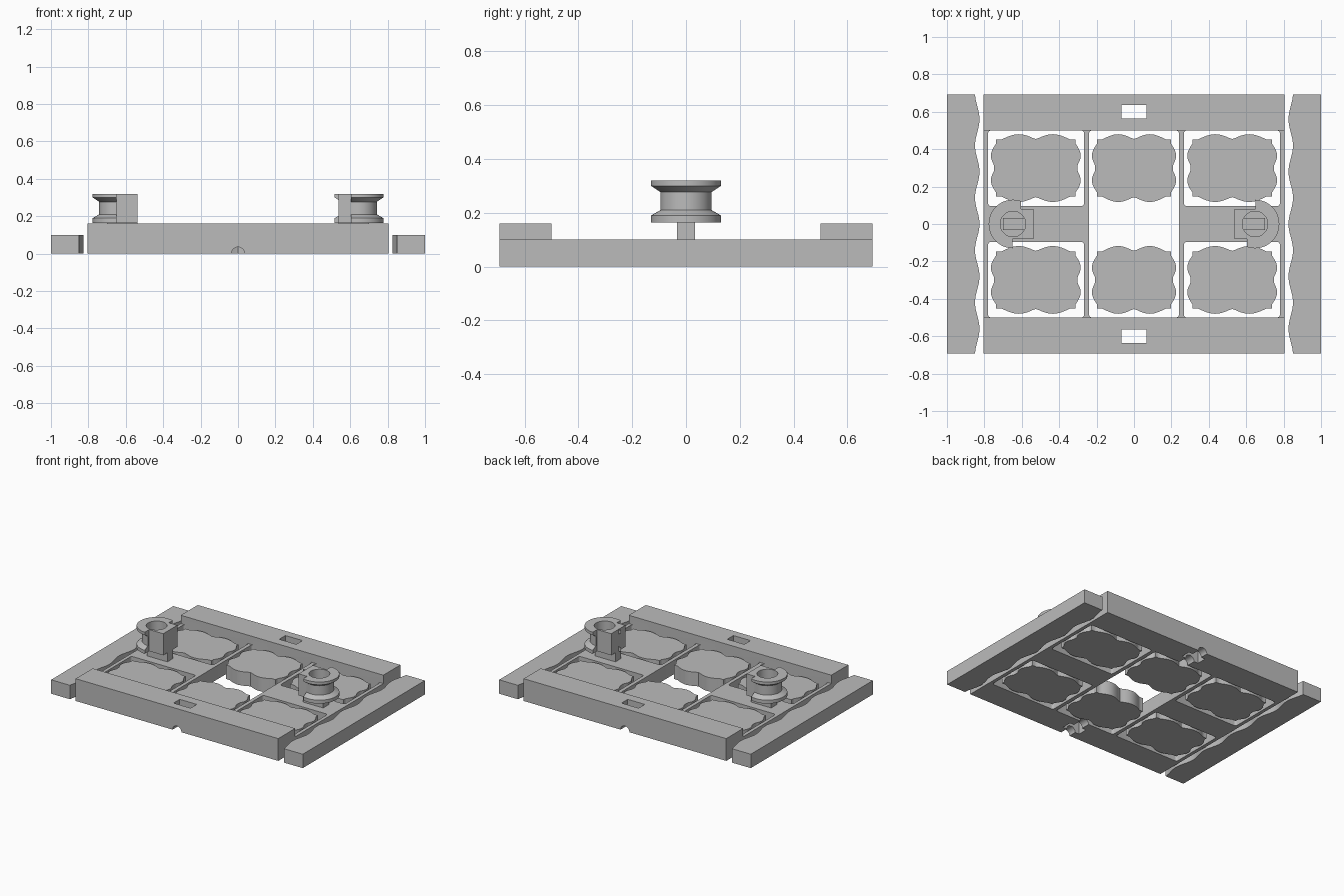
import bpy, bmesh, math

cube = bpy.data.objects.get("Cube")
if cube:
    bpy.data.objects.remove(cube, do_unlink=True)

grey = bpy.data.materials.new("plain grey")
grey.use_nodes = True
GREY = (0.5, 0.5, 0.5, 1)
grey.diffuse_color = GREY
grey.node_tree.nodes["Principled BSDF"].inputs["Base Color"].default_value = GREY

HALF_Y, RAIL_IN, LOW, HIGH = 0.693, 0.5, 0.1, 0.16


def finish(bm, name):
    bmesh.ops.recalc_face_normals(bm, faces=bm.faces)
    mesh = bpy.data.meshes.new(name)
    bm.to_mesh(mesh)
    bm.free()
    mesh.materials.append(grey)
    ob = bpy.data.objects.new(name, mesh)
    bpy.context.collection.objects.link(ob)
    return ob


def prism(name, outline, z0, z1):
    bm = bmesh.new()
    base = bm.faces.new([bm.verts.new((x, y, z0)) for x, y in outline])
    top = bmesh.ops.extrude_face_region(bm, geom=[base])["geom"]
    for v in top:
        if isinstance(v, bmesh.types.BMVert):
            v.co.z = z1
    return finish(bm, name)


def box(name, x0, x1, y0, y1, z0, z1, corner=0):
    # optional rounded vertical corners
    if not corner:
        pts = [(x0, y0), (x1, y0), (x1, y1), (x0, y1)]
    else:
        pts = []
        for i, (x, y) in enumerate([(x1, y1), (x0, y1), (x0, y0), (x1, y0)]):
            cx = x - corner if x == x1 else x + corner
            cy = y - corner if y == y1 else y + corner
            for k in range(5):
                a = math.pi / 2 * (i + k / 4)
                pts.append((cx + corner * math.cos(a), cy + corner * math.sin(a)))
    return prism(name, pts, z0, z1)


def lathe(name, profile, cx, cy, steps=48):
    bm = bmesh.new()
    rings = []
    for r, z in profile:
        rings.append([bm.verts.new((cx + r * math.cos(2 * math.pi * k / steps),
                                    cy + r * math.sin(2 * math.pi * k / steps), z))
                      for k in range(steps)])
    for a, b in zip(rings, rings[1:]):
        for k in range(steps):
            n = (k + 1) % steps
            bm.faces.new((a[k], a[n], b[n], b[k]))
    bm.faces.new(rings[0])
    bm.faces.new(rings[-1])
    return finish(bm, name)


def combine(ob, tools, operation):
    for tool in tools:
        mod = ob.modifiers.new("cut", "BOOLEAN")
        mod.operation, mod.solver, mod.object = operation, "EXACT", tool
        bpy.context.view_layer.objects.active = ob
        bpy.ops.object.modifier_apply(modifier=mod.name)
        bpy.data.objects.remove(tool, do_unlink=True)


def smooth(ob):
    bpy.ops.object.select_all(action="DESELECT")
    ob.select_set(True)
    bpy.context.view_layer.objects.active = ob
    bpy.ops.object.shade_smooth_by_angle(angle=math.radians(28))


# Frame: low base with a raised rail along the front and back
frame = box("frame", -0.805, 0.805, -HALF_Y, HALF_Y, 0, HIGH)
cuts = [box("step_cut", -1, 1, -RAIL_IN, RAIL_IN, LOW, 1),
        box("middle_window", -0.24, 0.24, -RAIL_IN, RAIL_IN, -1, 1, 0.015)]
for sy in (-1, 1):
    y0, y1 = sorted((sy * 0.096, sy * RAIL_IN))
    for x0, x1 in ((-0.78, -0.267), (0.267, 0.78)):
        cuts.append(box("window", x0, x1, y0, y1, -1, 1, 0.015))
    cuts.append(box("slot", -0.068, 0.068, sy * 0.6 - 0.035, sy * 0.6 + 0.035, -1, 1))
combine(frame, cuts, "DIFFERENCE")

# Round channel under both rails
bm = bmesh.new()
bmesh.ops.create_cone(bm, cap_ends=True, segments=32, radius1=0.035, radius2=0.035, depth=2)
for v in bm.verts:
    v.co = (v.co.x, v.co.z, v.co.y)
combine(frame, [finish(bm, "channel")], "DIFFERENCE")
smooth(frame)


# Scalloped loose plates inside the windows
def scallop(t, dip):
    a = abs(t)
    if a > 0.86:
        return 0
    wave = math.sin(math.pi * a / 0.86)
    return max(wave, dip) if a < 0.43 else wave


def plate(name, cx, cy, hx, hy):
    amp, n = 0.028, 28
    ix, iy = hx - amp, hy - amp
    pts = []
    for side in range(4):
        for k in range(n):
            t = 2 * k / n - 1
            out = amp * scallop(t, 0.4 if side % 2 else 0.1)
            x, y = ((t * ix, -iy - out), (ix + out, t * iy),
                    (-t * ix, iy + out), (-ix - out, -t * iy))[side]
            pts.append((cx + x, cy + y))
    smooth(prism(name, pts, 0, LOW))


for row, cy in (("front", -0.299), ("back", 0.299)):
    for col, cx, hx in (("right", -0.525, 0.24), ("middle", 0, 0.225), ("left", 0.525, 0.24)):
        plate(f"{row}_{col}_plate", cx, cy, hx, 0.181)

# Outer side bars with a wavy inner edge
for name, s in (("left_side_bar", 1), ("right_side_bar", -1)):
    pts = [(s, -HALF_Y), (s, HALF_Y)]
    for k in range(81):
        y = HALF_Y * (1 - k / 40)
        pts.append((s * (0.838 - 0.012 * math.cos(2 * math.pi * y / 0.28)), y))
    smooth(prism(name, pts, 0, LOW))

# Grooved posts: half spool merged with a square block, standing on a stem
PROFILE = [(0.13, 0.165), (0.13, 0.19), (0.095, 0.21), (0.095, 0.277),
           (0.13, 0.3), (0.13, 0.32)]
for name, s in (("left_post", 1), ("right_post", -1)):
    def span(a, b):
        return sorted((s * a, s * b))
    spool = lathe(name, PROFILE, s * 0.647, 0)
    combine(spool, [box("trim_a", *span(0.3, 0.605), *span(-0.3, 0), 0, 1),
                    box("trim_b", *span(0.3, 0.65), *span(0, 0.3), 0, 1)], "DIFFERENCE")
    combine(spool, [box("block", *span(0.538, 0.66), -0.08, 0.08, 0.165, 0.32)], "UNION")
    bore = lathe("bore", [(0.068, 0.1), (0.068, 0.5)], s * 0.647, 0)
    combine(spool, [bore], "DIFFERENCE")
    smooth(spool)
    box(name + "_stem", *span(0.538, 0.7), -0.033, 0.033, LOW - 0.01, 0.166)
